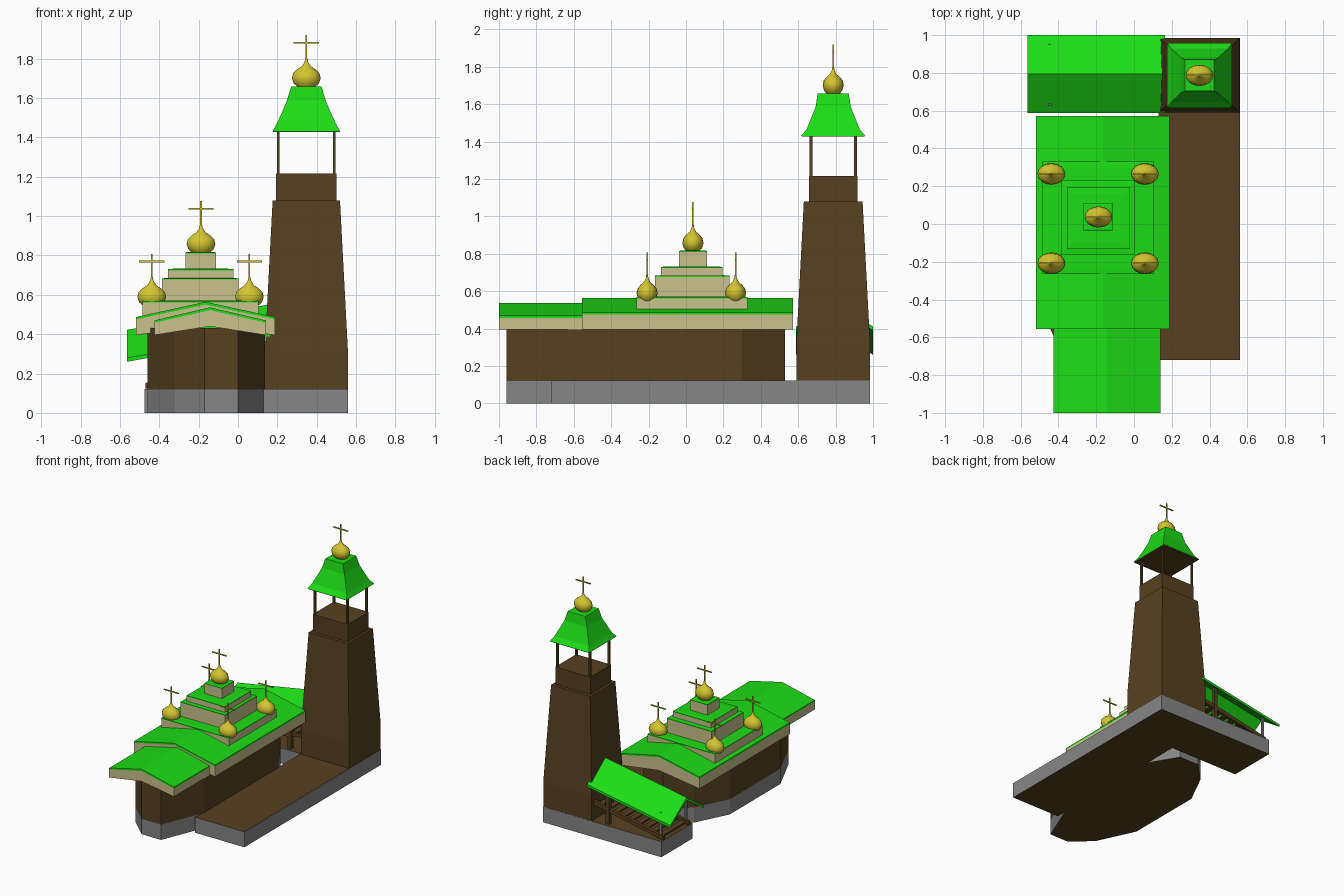
import bpy, bmesh, math

if "Cube" in bpy.data.objects:
    bpy.data.objects.remove(bpy.data.objects["Cube"])


def material(name, rgb):
    m = bpy.data.materials.new(name)
    m.diffuse_color = (*rgb, 1)
    m.use_nodes = True
    m.node_tree.nodes["Principled BSDF"].inputs["Base Color"].default_value = m.diffuse_color
    return m


GREEN = material("roof_green", (0.012, 0.72, 0.008))
BROWN = material("wood_brown", (0.095, 0.053, 0.015))
TAN = material("trim_tan", (0.60, 0.54, 0.27))
GOLD = material("dome_gold", (0.66, 0.56, 0.03))
GREY = material("stone_grey", (0.24, 0.24, 0.24))


def loft(name, rings, mat, cap_mat=None, smooth=False):
    """Skin a stack of equal-length point rings and cap both ends."""
    bm = bmesh.new()
    loops = [[bm.verts.new(p) for p in ring] for ring in rings]
    n = len(loops[0])
    for a, b in zip(loops, loops[1:]):
        for i in range(n):
            bm.faces.new((a[i], a[(i + 1) % n], b[(i + 1) % n], b[i]))
    for end in (loops[0], loops[-1]):
        bm.faces.new(end).material_index = 1 if cap_mat else 0
    bmesh.ops.recalc_face_normals(bm, faces=bm.faces)
    me = bpy.data.meshes.new(name)
    bm.to_mesh(me)
    bm.free()
    me.materials.append(mat)
    if cap_mat:
        me.materials.append(cap_mat)
    ob = bpy.data.objects.new(name, me)
    bpy.context.collection.objects.link(ob)
    if smooth:
        bpy.ops.object.select_all(action='DESELECT')
        ob.select_set(True)
        bpy.context.view_layer.objects.active = ob
        bpy.ops.object.shade_smooth_by_angle(angle=math.radians(40))
    return ob


def rect(x0, x1, y0, y1, z):
    return [(x0, y0, z), (x1, y0, z), (x1, y1, z), (x0, y1, z)]


def box(name, x0, x1, y0, y1, z0, z1, mat):
    return loft(name, [rect(x0, x1, y0, y1, z0), rect(x0, x1, y0, y1, z1)], mat)


def slab(name, plan, z0, z1, mat, cap=None):
    return loft(name, [[(x, y, z) for x, y in plan] for z in (z0, z1)], mat, cap)


def chevron(name, cx, half, y0, y1, eave, ridge, mat):
    """Gable-shaped sheet along y; eave and ridge are (bottom, top) heights."""
    prof = [(-half, eave[0]), (0, ridge[0]), (half, eave[0]),
            (half, eave[1]), (0, ridge[1]), (-half, eave[1])]
    return loft(name, [[(cx + x, y, z) for x, z in prof] for y in (y0, y1)], mat)


def onion(name, x, y, z):
    """Flattened onion dome with its cross."""
    prof = [(.045, 0), (.064, .017), (.073, .043), (.067, .068), (.047, .088),
            (.022, .104), (.009, .125), (.004, .15)]
    n = 16
    loft(name, [[(x + r * math.cos(2 * math.pi * i / n),
                  y + .77 * r * math.sin(2 * math.pi * i / n), z + h)
                 for i in range(n)] for r, h in prof], GOLD, smooth=True)
    t = .004
    box(name + "_cross_post", x - t, x + t, y - t, y + t, z + .13, z + .263, GOLD)
    box(name + "_cross_bar", x - .064, x + .064, y - t, y + t, z + .22, z + .228, GOLD)


# Stone bases with wooden decking
church = [(0, -.96), (.137, -.62), (.137, .30), (0, .53), (-.17, .53),
          (-.33, .37), (-.46, .11), (-.46, -.52), (-.32, -.82), (-.17, -.96)]
terrace = [(.13, -.72), (.56, -.72), (.56, .985), (-.475, .985), (-.475, .595), (.13, .595)]
slab("terrace_base", terrace, 0, .122, GREY, BROWN)
slab("church_base", church, 0, .12, GREY, BROWN)
slab("church_walls", church, .12, .43, BROWN)

# Church gables: tan cornice with a green sheet on top
CX = -.165
for tag, cx, half, y0, y1, e, r in (
        ("apse", -.142, .283, -1.0, -.555, (.395, .458), (.44, .522)),
        ("nave", CX, .353, -.555, .573, (.395, .475), (.445, .55))):
    chevron(tag + "_cornice", cx, half, y0, y1, e, r, TAN)
    chevron(tag + "_roof", cx, half, y0, y1, (e[1], e[1] + .012), (r[1], r[1] + .014), GREEN)

# Stepped tiers below the main dome
tiers = [(-.485, .105, -.265, .33, .487, .562), (-.387, .003, -.165, .233, .57, .677),
         (-.355, -.022, -.133, .195, .685, .724), (-.267, -.113, -.037, .112, .73, .809)]
for i, (x0, x1, y0, y1, z0, z1) in enumerate(tiers):
    box(f"tier_{i}", x0, x1, y0, y1, z0 - .008, z1, TAN)
    d = .035 if i < 3 else .01
    loft(f"tier_roof_{i}", [rect(x0, x1, y0, y1, z1),
                            rect(x0, x1, y0, y1, z1 + .006),
                            rect(x0 + d, x1 - d, y0 + d, y1 - d, z1 + .009)], GREEN)

# Domes
onion("main_dome", -.188, .037, .814)
for i, (x, y) in enumerate([(-.438, .265), (.058, .265), (-.438, -.208), (.058, -.208)]):
    onion(f"corner_dome_{i}", x, y, .545)

# Bell tower
TX, TY = .347, .787


def tower_ring(hx, hy, z):
    return rect(TX - hx, TX + hx, TY - hy, TY + hy, z)


loft("tower_shaft", [tower_ring(.211, .197, .12), tower_ring(.211, .197, .32),
                     tower_ring(.171, .157, 1.08)], BROWN)
loft("tower_upper", [tower_ring(.153, .130, 1.08), tower_ring(.153, .130, 1.217)], BROWN)
for sx in (-1, 1):
    for sy in (-1, 1):
        px, py = TX + sx * .142, TY + sy * .119
        box("belfry_post", px - .007, px + .007, py - .007, py + .007, 1.21, 1.435, BROWN)
loft("belfry_ceiling", [tower_ring(.168, .168, 1.426), tower_ring(.168, .168, 1.432)], BROWN)
loft("belfry_roof", [tower_ring(.172, .172, 1.43), tower_ring(.152, .142, 1.465),
                     tower_ring(.122, .116, 1.53), tower_ring(.099, .094, 1.585),
                     tower_ring(.077, .083, 1.658)], GREEN)
onion("tower_dome", TX, TY, 1.657)

# Covered staircase climbing to the tower: sloped gable roof
roof = []
for x, rise in ((-.563, 0), (.165, .13)):
    prof = [(.587, .26), (.795, .40), (1.0, .26), (1.0, .28), (.795, .422), (.587, .28)]
    roof.append([(x, y, z + rise) for y, z in prof])
loft("stair_roof", roof, GREEN)
for y in (.635, .945):
    box("stair_front_post", -.452, -.436, y - .008, y + .008, .12, .335, GREY)
    box("stair_rear_post", .0, .03, y - .015, y + .015, .12, .40, BROWN)
    # sloping stringer beside the treads
    loft("stair_stringer", [[(-.47, y + d, .122), (.14, y + d, .24),
                             (.14, y + d, .272), (-.47, y + d, .152)]
                            for d in (-.012, .012)], BROWN)
for i in range(9):
    x, z = -.45 + i * .065, .145 + i * .0135
    box(f"stair_tread_{i}", x, x + .045, .64, .94, z - .012, z, BROWN)
